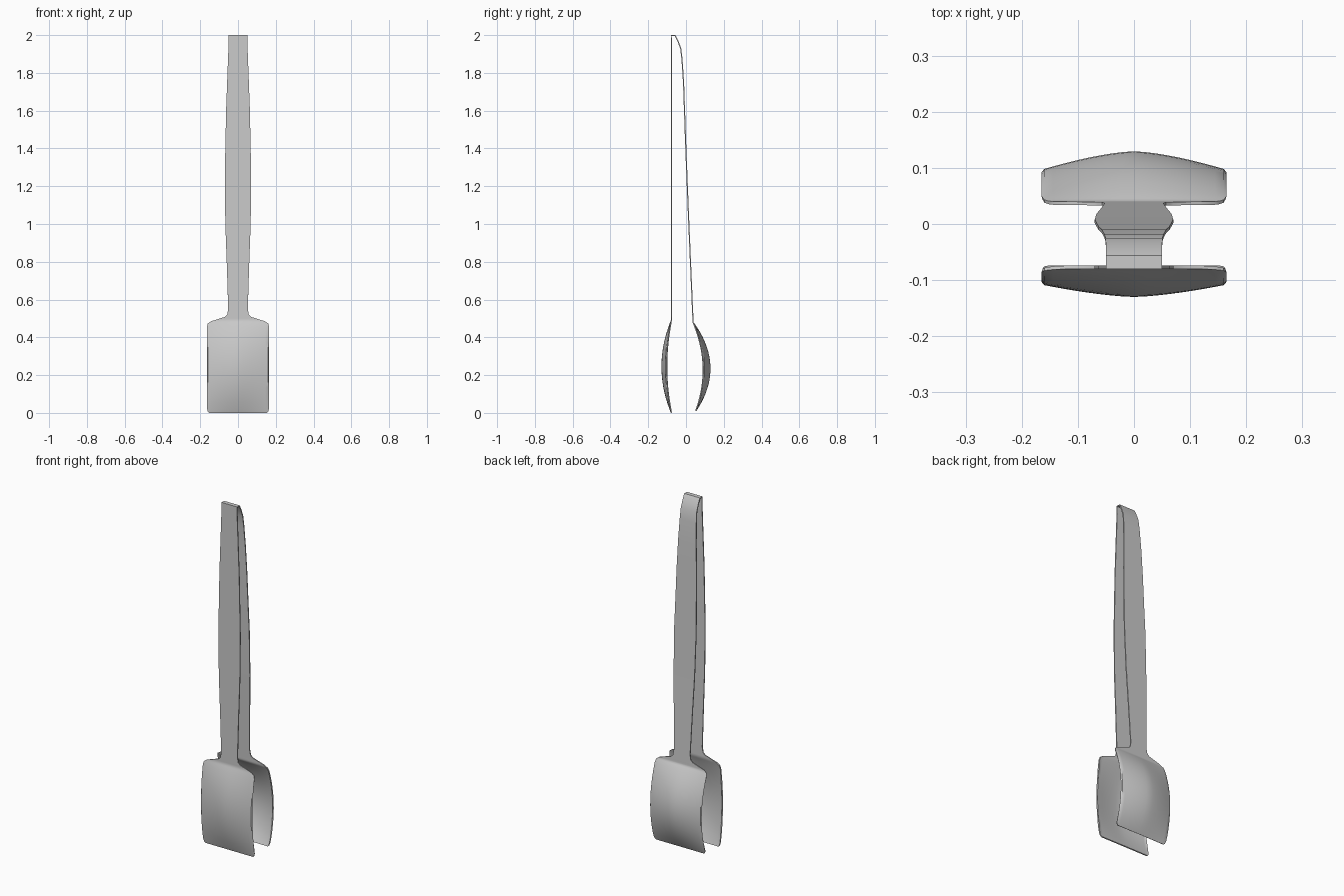
import bpy

cube = bpy.data.objects.get("Cube")
if cube:
    bpy.data.objects.remove(cube, do_unlink=True)

steel = bpy.data.materials.new("brushed_grey")
steel.use_nodes = True
GREY = (0.6, 0.6, 0.6, 1)
steel.diffuse_color = GREY
steel.node_tree.nodes["Principled BSDF"].inputs["Base Color"].default_value = GREY

THICK = 0.006
BOWL_MID = 0.245

# Half width of the strip by height
WIDTH = [(0, .153), (.007, .16), (.025, .165), (.455, .165), (.473, .16),
         (.485, .143), (.508, .07), (.52, .057), (.55, .052), (.75, .058),
         (1.0, .067), (1.25, .07), (1.6, .063), (1.95, .05), (2, .05)]
# Centre line depth of each arm by height
FRONT = [(0, -.08), (2, -.08)]
BACK = [(0, .055), (.49, .04), (1.0, .018), (1.4, .002), (1.75, -.01),
        (1.87, -.018), (1.93, -.025), (1.965, -.038), (1.99, -.05), (2, -.056)]


def lerp_table(table, z):
    for (z0, a), (z1, b) in zip(table, table[1:]):
        if z <= z1:
            return a + (b - a) * (z - z0) / (z1 - z0)
    return table[-1][1]


def heights(low):
    """Row heights: dense through the bowl, sparse along the handle."""
    bowl = [low, low + .007, low + .02] + [.03 + .425 * i / 16 for i in range(1, 17)]
    shoulder = [.464, .473, .479, .485, .493, .5, .508, .514, .52, .53, .55]
    handle = [.65, .75, .87, 1, 1.12, 1.25, 1.42, 1.6, 1.75, 1.87]
    return bowl + shoulder + handle


# Columns across the strip, with a narrow rim at both sides
U = [-1, -.97] + [i / 8 - .875 for i in range(15)] + [.97, 1]


def row(z, low, depth, out, edge, centre):
    """One cross-section; the bowl bulges outward and has a soft inward rim."""
    half = lerp_table(WIDTH, z - low * max(0, 1 - z / .2))
    s = max(0, 1 - ((z - BOWL_MID) / (BOWL_MID - low)) ** 2) if z < .49 else 0
    pts = []
    for u in U:
        bulge = edge + (centre - edge) * (1 - abs(u) ** 1.5)
        y = lerp_table(depth, z) + out * s * bulge
        if abs(u) == 1 and z < .48:
            y -= out * .005 * s
        pts.append((half * u, y, z))
    return pts


# One continuous bent strip: up the front arm, over the fold, down the back arm
rows = [row(z, 0, FRONT, -1, .028, .05) for z in heights(0)]
rows += [row(z, 0, FRONT, -1, 0, 0) for z in (1.95, 2)]
rows += [row(z, 0, BACK, 1, 0, 0) for z in (2, 1.99, 1.965, 1.93)]
rows += [row(z, .01, BACK, 1, .049, .082) for z in reversed(heights(.01))]

n = len(U)
verts = [p for r in rows for p in r]
faces = [(j * n + i, j * n + i + 1, (j + 1) * n + i + 1, (j + 1) * n + i)
         for j in range(len(rows) - 1) for i in range(n - 1)]
mesh = bpy.data.meshes.new("serving_tongs")
mesh.from_pydata(verts, [], faces)
mesh.materials.append(steel)
tongs = bpy.data.objects.new("serving_tongs", mesh)
bpy.context.collection.objects.link(tongs)

# Sheet thickness grows inward from the outer surface
solid = tongs.modifiers.new("sheet_thickness", "SOLIDIFY")
solid.thickness = THICK
solid.offset = -1

bpy.context.view_layer.objects.active = tongs
tongs.select_set(True)
bpy.ops.object.modifier_apply(modifier=solid.name)
bpy.ops.object.shade_smooth_by_angle(angle=0.6)
